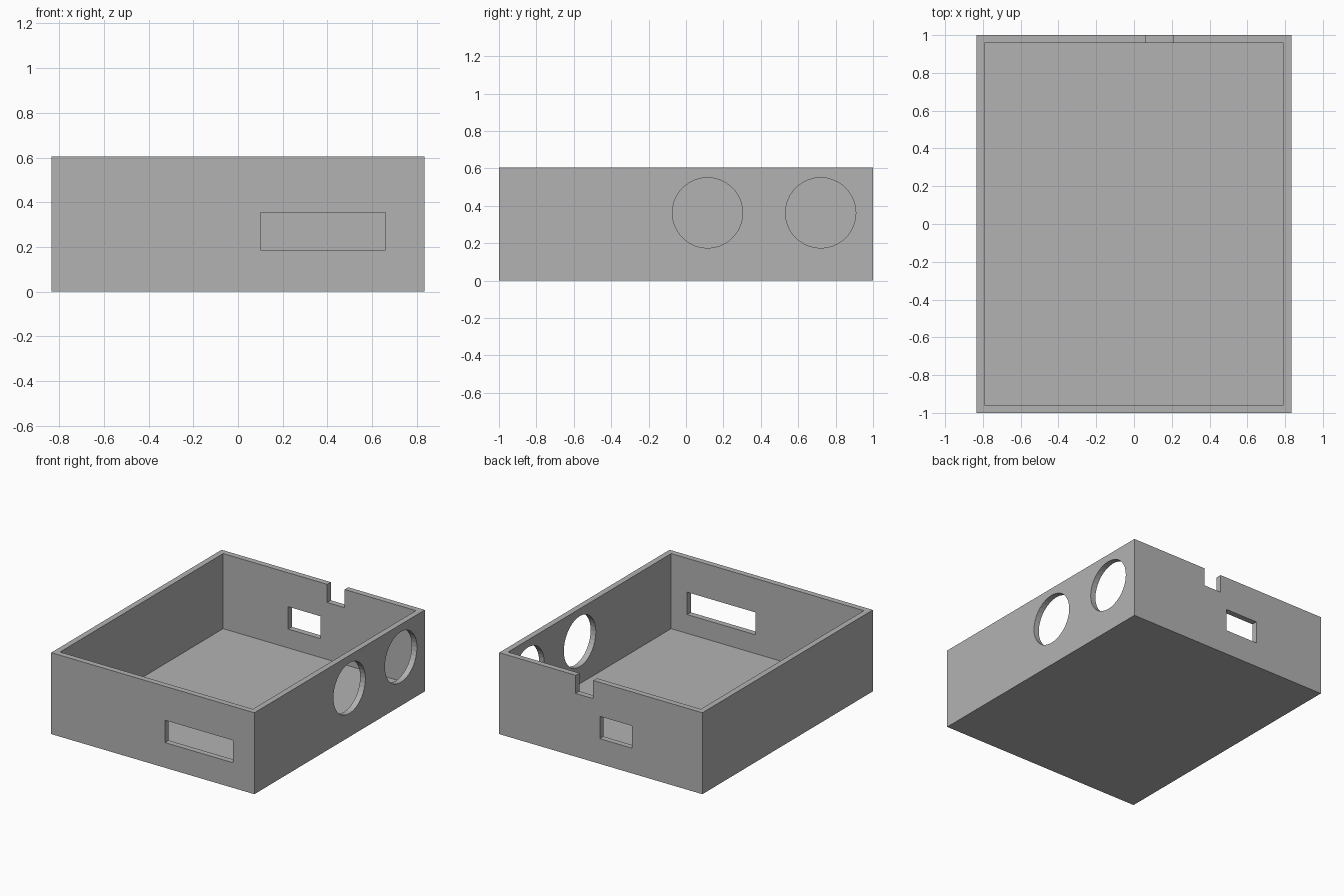
import bpy
from math import radians

default = bpy.data.objects.get("Cube")
if default:
    bpy.data.objects.remove(default, do_unlink=True)

WIDTH, DEPTH, HEIGHT = 1.67, 2.0, 0.605
WALL = 0.043
X, Y = WIDTH / 2, DEPTH / 2

# Single matte grey
grey = bpy.data.materials.new("matte_grey")
grey.use_nodes = True
colour = (0.45, 0.45, 0.45, 1)
grey.diffuse_color = colour
grey.node_tree.nodes["Principled BSDF"].inputs["Base Color"].default_value = colour


def box(name, low, high):
    """Box between two opposite corners."""
    centre = [(a + b) / 2 for a, b in zip(low, high)]
    bpy.ops.mesh.primitive_cube_add(size=1, location=centre)
    ob = bpy.context.object
    ob.name = name
    ob.scale = [b - a for a, b in zip(low, high)]
    bpy.ops.object.transform_apply(location=False, rotation=False, scale=True)
    return ob


def cut(target, cutter):
    """Subtract the cutter from the target, then discard it."""
    cutter.hide_render = True
    mod = target.modifiers.new(cutter.name, "BOOLEAN")
    mod.operation = "DIFFERENCE"
    mod.solver = "EXACT"
    mod.object = cutter
    bpy.context.view_layer.objects.active = target
    bpy.ops.object.modifier_apply(modifier=mod.name)
    bpy.data.objects.remove(cutter, do_unlink=True)


# Open-topped tray
tray = box("enclosure_tray", (-X, -Y, 0), (X, Y, HEIGHT))
tray.data.materials.append(grey)
cut(tray, box("cavity", (-X + WALL, -Y + WALL, WALL + 0.004),
              (X - WALL, Y - WALL, HEIGHT + 0.1)))

# Front slot, back slot and back cable notch
slot_low, slot_high = 0.187, 0.353
cut(tray, box("front_slot", (0.1, -Y - 0.1, slot_low), (0.66, -Y + 0.1, slot_high)))
cut(tray, box("back_slot", (-0.258, Y - 0.1, slot_low), (0.008, Y + 0.1, slot_high)))
cut(tray, box("cable_notch", (0.063, Y - 0.1, 0.47), (0.206, Y + 0.1, HEIGHT + 0.1)))

# Two round holes through the side wall
for hole_y in (0.115, 0.72):
    bpy.ops.mesh.primitive_cylinder_add(
        vertices=36, radius=0.188, depth=0.2,
        location=(X, hole_y, 0.362), rotation=(0, radians(90), 0))
    bpy.context.object.name = "round_hole"
    cut(tray, bpy.context.object)
